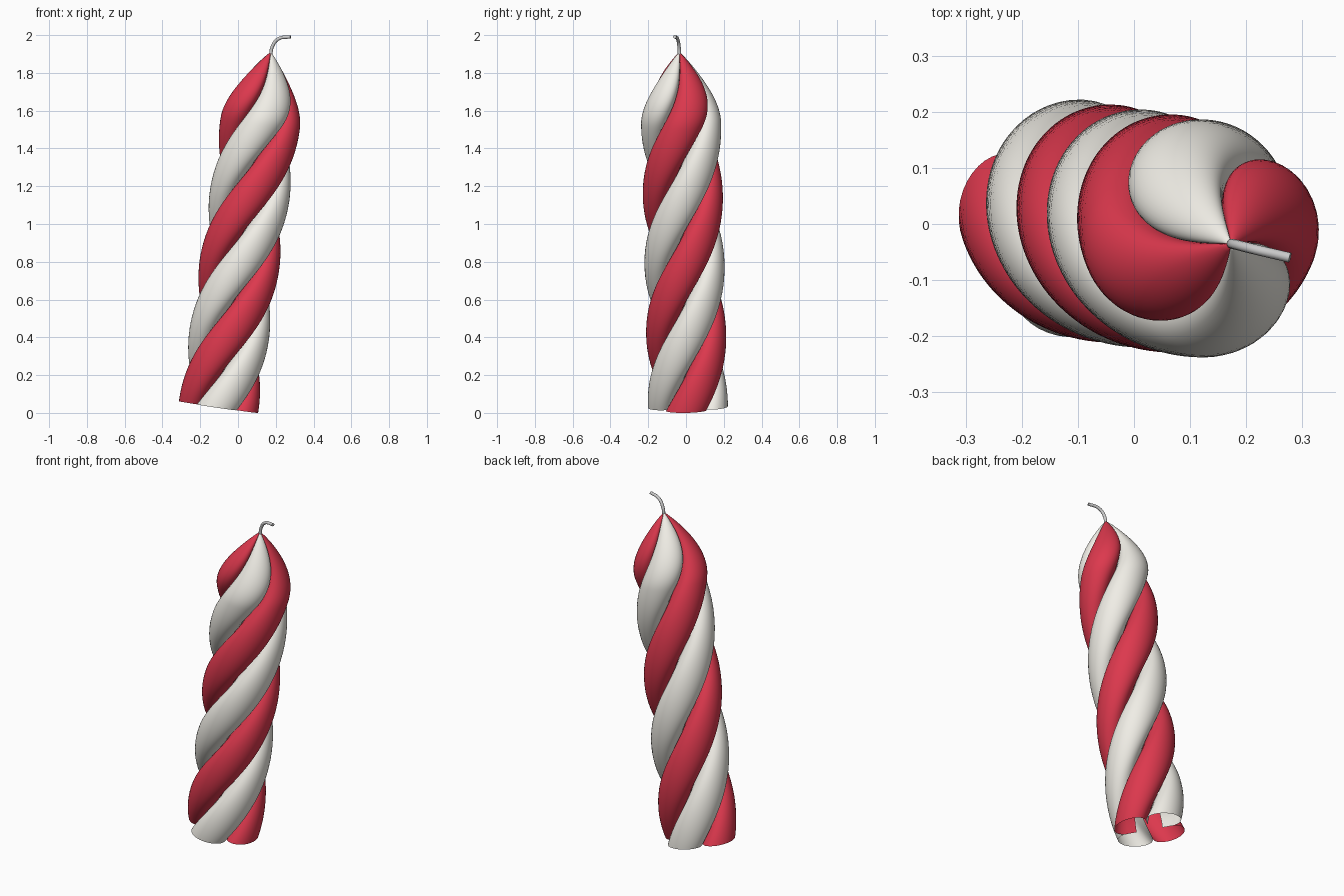
import bpy, math
from mathutils import Vector

if "Cube" in bpy.data.objects:
    bpy.data.objects.remove(bpy.data.objects["Cube"])

R, LENGTH = 0.212, 1.90          # lobe radius, length along the leaning axis
BASE = Vector((-0.103, 0.01, 0.031))
AXIS = Vector((0.147, -0.024, 1.0)).normalized()
LEAN = Vector((0, 0, 1)).rotation_difference(AXIS)


def material(name, rgb):
    m = bpy.data.materials.new(name)
    m.diffuse_color = (*rgb, 1)
    m.use_nodes = True
    m.node_tree.nodes["Principled BSDF"].inputs["Base Color"].default_value = m.diffuse_color
    return m


def twist(s):
    # steady twist that eases out towards the tip
    s0, rate = 1.5, math.radians(242)
    a = rate * min(s, s0)
    if s > s0:
        e, d = s - s0, LENGTH - s0
        a += rate * (e - e * e / (2 * d))
    return a - math.radians(4)


def taper(s):
    # rounded shoulder closing to a point
    t = min(1.0, (LENGTH - s) / 0.38)
    return math.sin(math.pi / 2 * t) ** 0.9 if t > 0 else 0.0


def strand(name, centre, mat, across=28, along=140):
    # one wax lobe, swept up the axis, open at the foot
    verts, faces = [], []
    for j in range(along + 1):
        s = LENGTH * j / along
        for i in range(across + 1):
            t = math.pi / 4 * math.sin(math.pi / 2 * (2 * i / across - 1))
            lobe = 0.34 + 0.66 * max(0.0, math.cos(2 * t)) ** 0.23
            r = R * lobe * taper(s)
            a = centre + twist(s) + t
            p = Vector((r * math.cos(a), r * math.sin(a), s))
            verts.append(BASE + LEAN @ p)
    w = across + 1
    for j in range(along):
        for i in range(across):
            k = j * w + i
            if j == along - 1:
                faces.append((k, k + 1, along * w))   # tip fan
            else:
                faces.append((k, k + 1, k + 1 + w, k + w))
    verts = verts[:along * w + 1]
    me = bpy.data.meshes.new(name)
    me.from_pydata(verts, [], faces)
    me.polygons.foreach_set("use_smooth", [True] * len(me.polygons))
    me.materials.append(mat)
    ob = bpy.data.objects.new(name, me)
    bpy.context.collection.objects.link(ob)


# Wax strands, alternating colours
red = material("red_wax", (0.72, 0.04, 0.075))
white = material("white_wax", (0.87, 0.85, 0.79))
for n in range(4):
    strand(f"wax_strand_{n + 1}", n * math.pi / 2, white if n % 2 else red)

# Wick
cu = bpy.data.curves.new("wick", 'CURVE')
cu.dimensions = '3D'
cu.bevel_depth = 0.009
cu.bevel_resolution = 3
cu.use_fill_caps = True
sp = cu.splines.new('BEZIER')
path = [(0.172, -0.035, 1.88), (0.182, -0.037, 1.94),
        (0.214, -0.045, 1.98), (0.278, -0.06, 1.991)]
sp.bezier_points.add(len(path) - 1)
for bp, co in zip(sp.bezier_points, path):
    bp.co = co
    bp.handle_left_type = bp.handle_right_type = 'AUTO'
bpy.context.collection.objects.link(bpy.data.objects.new("wick", cu))
